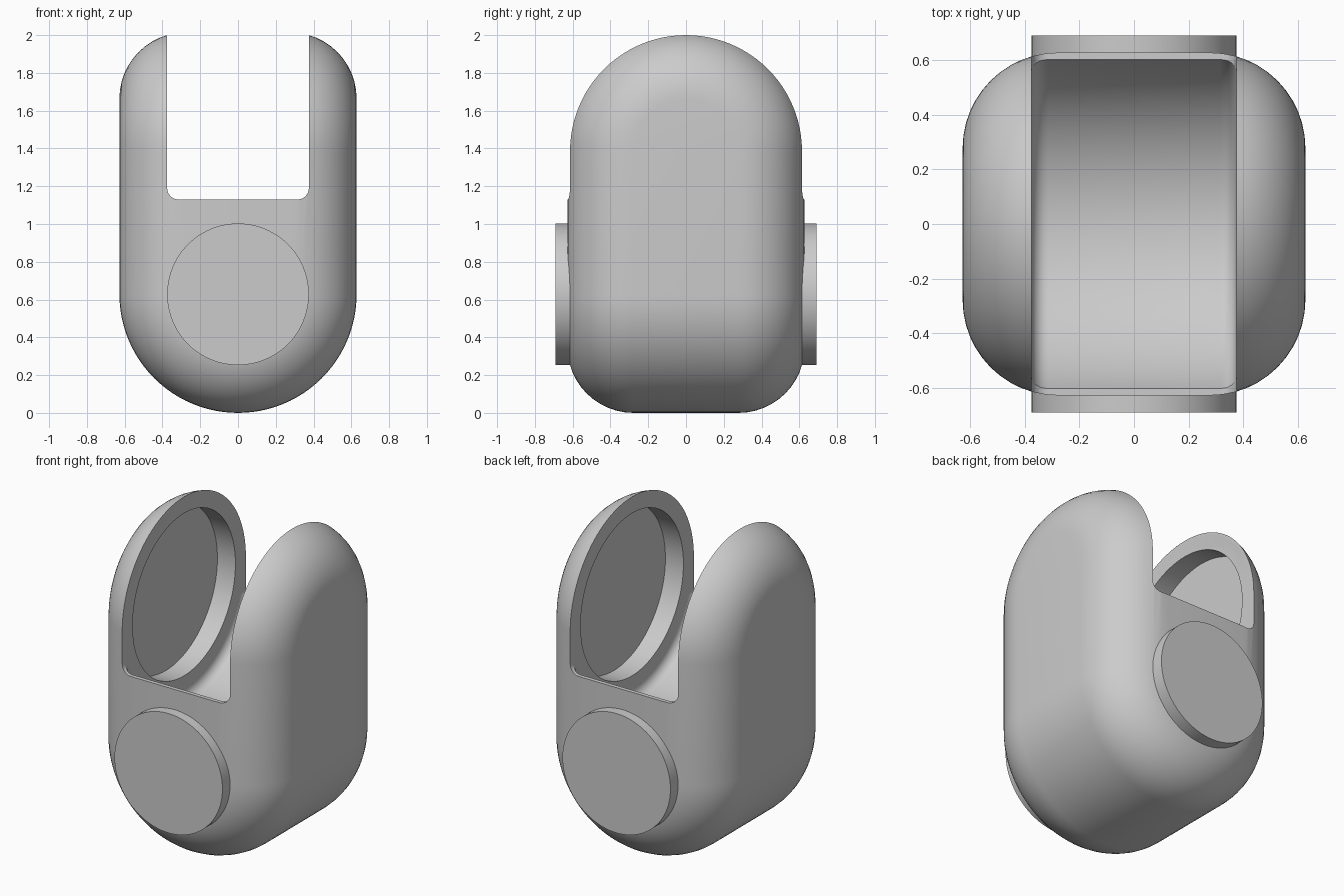
import bpy, bmesh
from math import pi, sin, cos
from mathutils import Matrix, Vector

if "Cube" in bpy.data.objects:
    bpy.data.objects.remove(bpy.data.objects["Cube"], do_unlink=True)

HALF = 0.628       # half width of the body
FILLET = 0.35      # edge rounding of the body
LOW = HALF         # height of the lower pivot axis
HIGH = 1.386       # height of the upper pivot axis
SLOT = 0.375       # half width of the fork opening

grey = bpy.data.materials.new("plain grey")
grey.use_nodes = True
grey.diffuse_color = (0.6, 0.6, 0.6, 1)
grey.node_tree.nodes["Principled BSDF"].inputs["Base Color"].default_value = (0.6, 0.6, 0.6, 1)


def make_object(name, bm):
    bmesh.ops.recalc_face_normals(bm, faces=bm.faces)
    mesh = bpy.data.meshes.new(name)
    bm.to_mesh(mesh)
    bm.free()
    mesh.materials.append(grey)
    obj = bpy.data.objects.new(name, mesh)
    bpy.context.collection.objects.link(obj)
    return obj


def activate(obj):
    bpy.ops.object.select_all(action='DESELECT')
    obj.select_set(True)
    bpy.context.view_layer.objects.active = obj


def cylinder(name, axis, radius, length, centre, bevel=0):
    bm = bmesh.new()
    turn = Matrix.Rotation(pi / 2, 4, 'Y' if axis == 'X' else 'X')
    bmesh.ops.create_cone(bm, cap_ends=True, segments=96, radius1=radius, radius2=radius,
                          depth=length, matrix=Matrix.Translation(centre) @ turn)
    if bevel:
        rims = [e for e in bm.edges if any(len(f.verts) > 4 for f in e.link_faces)]
        bmesh.ops.bevel(bm, geom=rims, offset=bevel, segments=6, profile=0.5, affect='EDGES')
    return make_object(name, bm)


def cut(target, cutter):
    cutter.hide_render = True
    mod = target.modifiers.new("cut", 'BOOLEAN')
    mod.operation = 'DIFFERENCE'
    mod.solver = 'EXACT'
    mod.object = cutter
    activate(target)
    bpy.ops.object.modifier_apply(modifier=mod.name)
    bpy.data.objects.remove(cutter, do_unlink=True)


# Half of a rounded square, used for both rounded ends of the body
inner = HALF - FILLET
corner = [(inner + FILLET * sin(a), inner + FILLET * cos(a))
          for a in (i * pi / 24 for i in range(13))]
upper_half = [(0, HALF)] + corner + [(HALF, 0)]
profile = upper_half + [(x, -y) for x, y in reversed(upper_half[:-1])]

# Lower end: half turn about the front-to-back axis
bm = bmesh.new()
verts = [bm.verts.new((x, y, 0)) for x, y in profile]
edges = [bm.edges.new(pair) for pair in zip(verts, verts[1:])]
bmesh.ops.spin(bm, geom=verts + edges, cent=(0, 0, 0), axis=(0, 1, 0),
               angle=pi, steps=48, use_duplicate=False)
bmesh.ops.remove_doubles(bm, verts=bm.verts, dist=0.0005)
bowl = list(bm.verts) + list(bm.edges) + list(bm.faces)

# Upper end: the same shape turned over and crossed at a right angle
copy = bmesh.ops.duplicate(bm, geom=bowl)["geom"]
top_verts = [g for g in copy if isinstance(g, bmesh.types.BMVert)]
flip = Matrix.Rotation(pi / 2, 4, 'Z') @ Matrix.Rotation(pi, 4, 'X')
bmesh.ops.transform(bm, matrix=Matrix.Translation((0, 0, HIGH)) @ flip, verts=top_verts)
low_verts = [g for g in bowl if isinstance(g, bmesh.types.BMVert)]
bmesh.ops.translate(bm, vec=(0, 0, LOW), verts=low_verts)

# Straight middle joining both ends
rim = [e for e in bm.edges if e.is_boundary and all(abs(v.co.z - LOW) < 0.001 for v in e.verts)]
wall = bmesh.ops.extrude_edge_only(bm, edges=rim)["geom"]
bmesh.ops.translate(bm, vec=(0, 0, HIGH - LOW),
                    verts=[g for g in wall if isinstance(g, bmesh.types.BMVert)])
bmesh.ops.remove_doubles(bm, verts=bm.verts, dist=0.0005)
body = make_object("fork_body", bm)

# Fork opening with rounded lower corners
bm = bmesh.new()
floor, ceiling = 1.13, 2.4
bmesh.ops.create_cube(bm, size=1, matrix=Matrix.Translation((0, 0, (floor + ceiling) / 2))
                      @ Matrix.Diagonal((2 * SLOT, 2, ceiling - floor, 1)))
low_edges = [e for e in bm.edges if all(v.co.z < floor + 0.01 for v in e.verts)
             and abs(e.verts[0].co.x - e.verts[1].co.x) < 0.01]
bmesh.ops.bevel(bm, geom=low_edges, offset=0.06, segments=8, profile=0.5, affect='EDGES')
cut(body, make_object("slot_cutter", bm))

# Hollow saddle below the opening, then round recesses in both arms
pivot = Vector((0, 0, HIGH))
cut(body, cylinder("saddle_cutter", 'X', 0.655, 2 * SLOT, pivot, bevel=0.06))
cut(body, cylinder("recess_cutter", 'X', 0.51, 1.0, pivot))

# Round bosses on the front and back
parts = [body]
for name, side in (("front_boss", -1), ("back_boss", 1)):
    parts.append(cylinder(name, 'Y', SLOT, 0.11, Vector((0, side * 0.635, LOW))))

for part in parts:
    activate(part)
    bpy.ops.object.shade_smooth_by_angle(angle=pi / 6)
